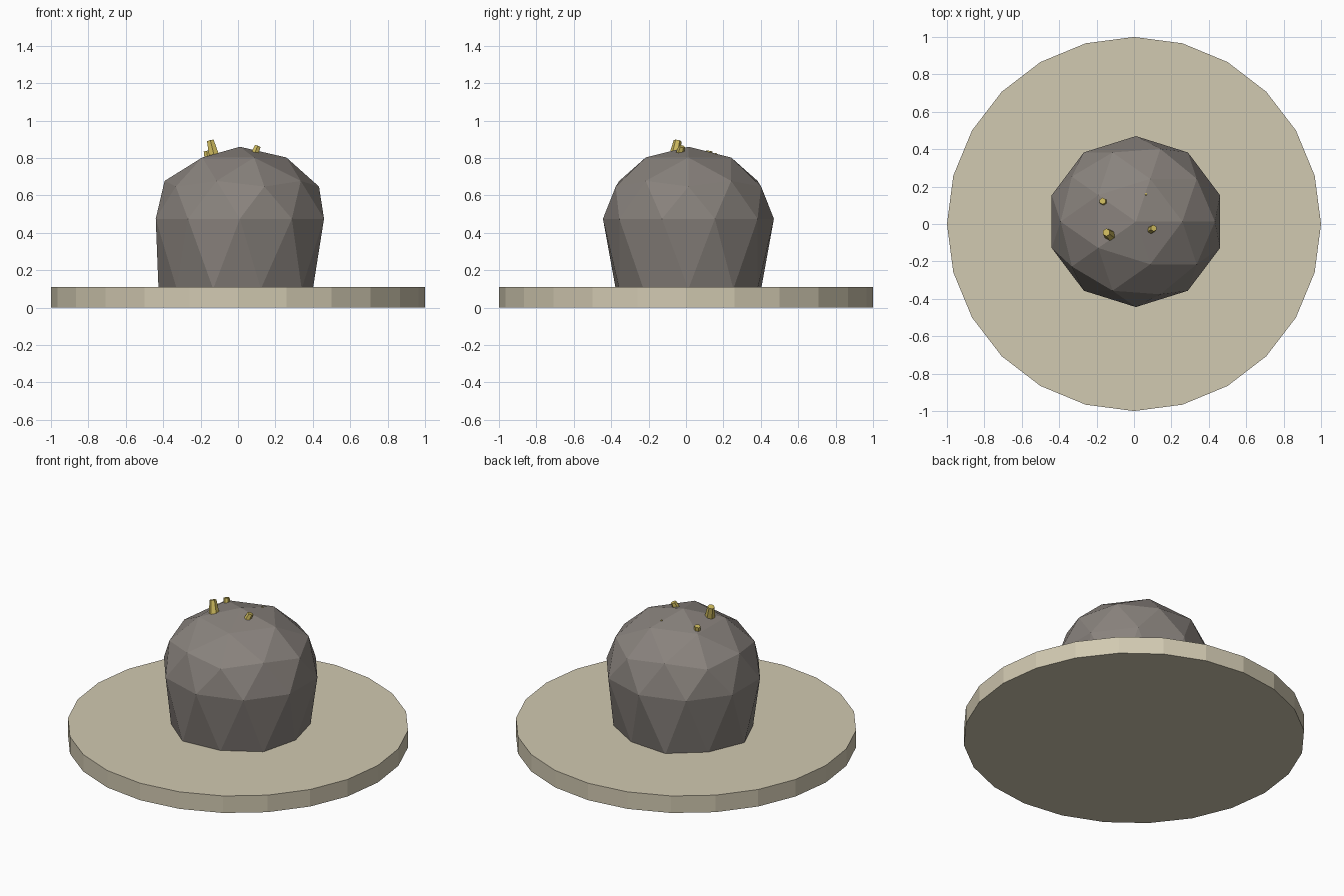
import bpy, bmesh
from mathutils import Vector

if "Cube" in bpy.data.objects:
    bpy.data.objects.remove(bpy.data.objects["Cube"])


def material(name, rgb):
    m = bpy.data.materials.new(name)
    m.diffuse_color = (*rgb, 1.0)
    m.use_nodes = True
    m.node_tree.nodes["Principled BSDF"].inputs["Base Color"].default_value = m.diffuse_color
    return m


STONE = material("pale_stone", (0.64, 0.585, 0.44))
ROCK = material("grey_rock", (0.25, 0.225, 0.205))
GOLD = material("gold", (0.60, 0.48, 0.11))


def finish(bm, name, mat):
    bmesh.ops.recalc_face_normals(bm, faces=bm.faces)
    mesh = bpy.data.meshes.new(name)
    bm.to_mesh(mesh)
    bm.free()
    mesh.materials.append(mat)
    obj = bpy.data.objects.new(name, mesh)
    bpy.context.collection.objects.link(obj)
    return obj


def tapered_prism(name, base, tip, r_base, r_tip, sides, mat):
    """Straight prism running from base to tip."""
    base, tip = Vector(base), Vector(tip)
    axis = tip - base
    bm = bmesh.new()
    bmesh.ops.create_cone(bm, cap_ends=True, segments=sides,
                          radius1=r_base, radius2=r_tip, depth=axis.length)
    turn = Vector((0, 0, 1)).rotation_difference(axis.normalized())
    for v in bm.verts:
        v.co = turn @ v.co + (base + tip) / 2
    return finish(bm, name, mat)


# Round base slab
tapered_prism("base_disc", (0, 0, 0), (0, 0, 0.11), 1.0, 1.0, 24, STONE)

# Faceted boulder: domed top, lower half drawn down to a flat foot in the slab
bm = bmesh.new()
bmesh.ops.create_icosphere(bm, subdivisions=2, radius=1.0)
for v in bm.verts:
    x, y, z = v.co
    height = 0.475 + 0.385 * z if z > -0.1 else 0.10
    centre = 0.01 if z > -0.1 else -0.002
    v.co = (0.473 * x + centre, 0.457 * y + 0.013, height)
finish(bm, "boulder", ROCK)

# Gold crystals growing out of the dome: base, tip, base radius, tip radius
crystals = [
    ((-0.125, -0.062, 0.80), (-0.148, -0.045, 0.892), 0.032, 0.021),
    ((0.088, -0.033, 0.82), (0.105, -0.022, 0.862), 0.022, 0.018),
    ((-0.158, 0.115, 0.78), (-0.168, 0.123, 0.836), 0.021, 0.018),
    ((0.060, 0.150, 0.79), (0.064, 0.160, 0.826), 0.010, 0.006),
]
for i, (base, tip, r1, r2) in enumerate(crystals, 1):
    tapered_prism(f"crystal_{i}", base, tip, r1, r2, 6, GOLD)
